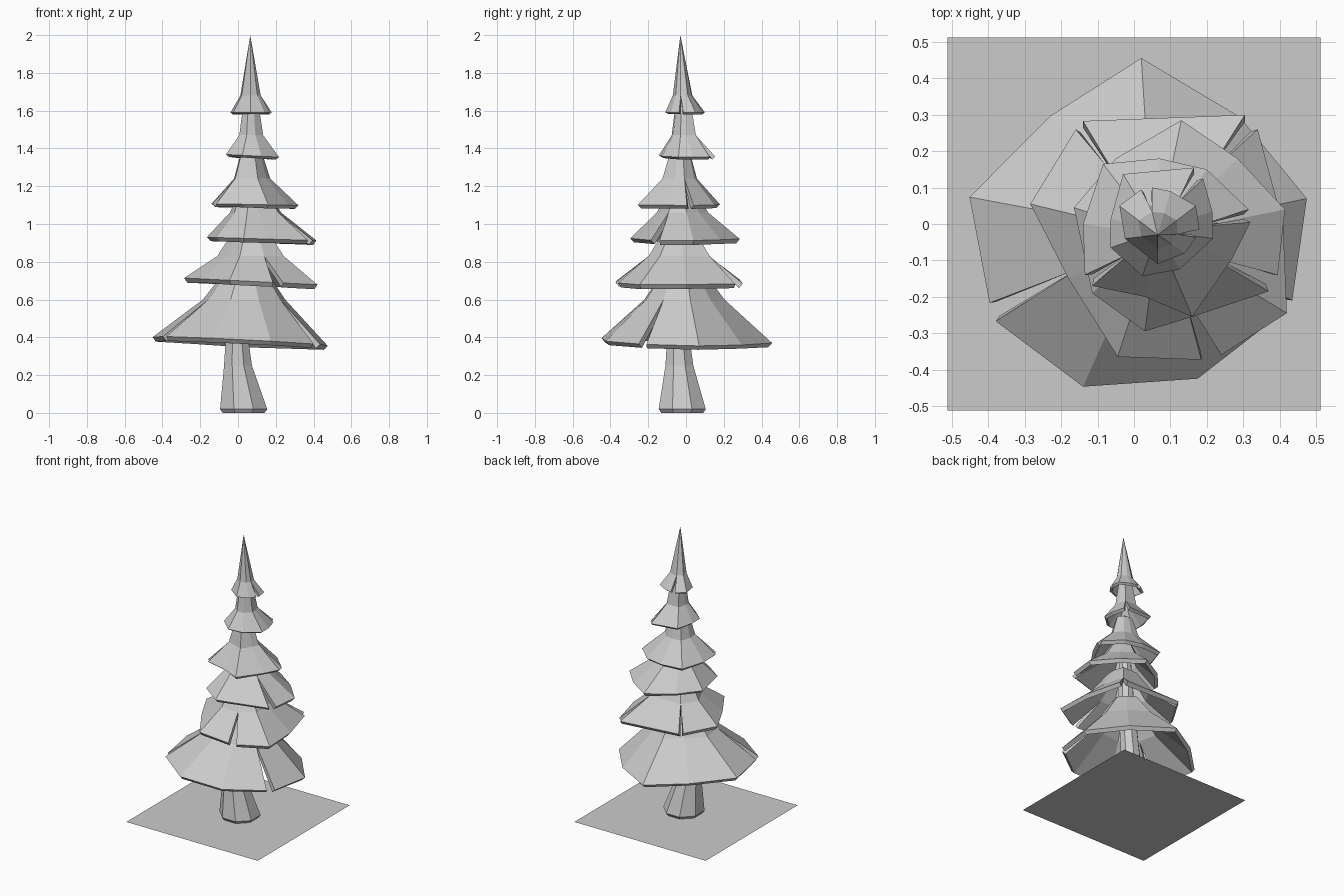
import bpy, bmesh, math

if "Cube" in bpy.data.objects:
    bpy.data.objects.remove(bpy.data.objects["Cube"])


def finish(name, bm):
    me = bpy.data.meshes.new(name)
    bm.to_mesh(me)
    bm.free()
    ob = bpy.data.objects.new(name, me)
    bpy.context.collection.objects.link(ob)
    return ob


def tier(name, centre, rim, gaps, z0, tilt, mid, top, thick):
    """Foliage skirt: rim outline -> mid ring -> top ring, slit at each gap."""
    bm = bmesh.new()
    n = len(rim)
    cx, cy = centre
    inner = list(rim)
    for g in gaps:                       # both sides of a slit meet at one point
        a, b = rim[g], rim[(g + 1) % n]
        m = ((a[0] + b[0]) / 2, (a[1] + b[1]) / 2)
        inner[g] = inner[(g + 1) % n] = m
    rings = [[bm.verts.new((x, y, z0 + tilt[0] * x + tilt[1] * y)) for x, y in rim]]
    for k, z in (mid, top):
        rings.append([bm.verts.new((cx + k * (x - cx), cy + k * (y - cy), z)) for x, y in inner])
    for lo, hi in zip(rings, rings[1:]):
        for i in range(n):
            j = (i + 1) % n
            if i not in gaps:
                bm.faces.new((lo[i], lo[j], hi[j], hi[i]))
    bmesh.ops.remove_doubles(bm, verts=bm.verts[:], dist=0.0005)
    loose = [v for v in bm.verts if not v.link_faces]
    bmesh.ops.delete(bm, geom=loose, context='VERTS')
    ob = finish(name, bm)
    s = ob.modifiers.new("thickness", 'SOLIDIFY')
    s.thickness = thick
    s.offset = -1


# Ground tile
bm = bmesh.new()
bmesh.ops.create_grid(bm, x_segments=1, y_segments=1, size=0.513)
finish("ground_tile", bm)

# Leaning trunk: x, y, z, radius
bm = bmesh.new()
rings = []
for x, y, z, r in [(0.03, -0.02, 0, 0.12), (0.03, -0.02, 0.02, 0.135),
                   (0.0, -0.035, 0.25, 0.08), (-0.005, -0.04, 0.38, 0.066),
                   (0.04, -0.03, 0.75, 0.055), (0.06, -0.03, 1.4, 0.025)]:
    rings.append([bm.verts.new((x + r * math.cos((i + .5) * math.pi / 4),
                                y + r * math.sin((i + .5) * math.pi / 4), z)) for i in range(8)])
for lo, hi in zip(rings, rings[1:]):
    for i in range(8):
        j = (i + 1) % 8
        bm.faces.new((lo[i], lo[j], hi[j], hi[i]))
bm.faces.new(rings[0][::-1])
bm.faces.new(rings[-1])
finish("trunk", bm)

# Foliage tiers, bottom to top (rims run counter-clockwise)
tier("foliage_1", (0.05, -0.02),
     [(.475, .07), (.29, .295), (.02, .456), (-.23, .297), (-.452, .074), (-.397, -.217),
      (-.38, -.267), (-.14, -.447), (.175, -.425), (.40, -.25), (.435, -.21)],
     [5, 9], .38, (-.05, -.02), (.47, .60), (.22, .76), .03)
tier("foliage_2", (0.065, -0.03),
     [(.41, .0), (.34, .26), (.305, .30), (-.14, .283), (-.16, .26), (-.285, .055),
      (-.18, -.15), (-.045, -.365), (.185, -.373), (.24, -.36), (.42, -.245)],
     [1, 3, 8], .70, (-.05, 0), (.5, .83), (.24, .97), .03)
tier("foliage_3", (0.065, -0.03),
     [(.415, .04), (.285, .18), (.13, .285), (-.05, .18), (-.165, .045), (-.115, -.19),
      (.03, -.295), (.16, -.255), (.37, -.185), (.395, -.14)],
     [8], .925, (-.03, 0), (.47, 1.06), (.24, 1.18), .03)
tier("foliage_4", (0.065, -0.03),
     [(.315, .04), (.2, .15), (.07, .18), (-.085, .165), (-.14, .0), (-.135, -.14),
      (-.115, -.17), (.03, -.2), (.16, -.255), (.27, -.095), (.32, .005)],
     [5, 10], 1.105, (-.02, 0), (.42, 1.24), (.24, 1.38), .027)
tier("foliage_5", (0.065, -0.02),
     [(.217, -.04), (.215, .035), (.19, .125), (.165, .155), (-.03, .137), (-.064, .014),
      (-.064, -.065), (.023, -.143), (.125, -.125)],
     [2], 1.365, (-.05, 0), (.45, 1.47), (.28, 1.64), .022)
tier("foliage_6", (0.065, -0.03),
     [(.18, -.015), (.17, .05), (.10, .09), (.05, .10), (.02, .095), (-.04, .05),
      (-.025, -.04), (.065, -.11), (.14, -.08), (.17, -.037)],
     [3, 9], 1.59, (0, 0), (.5, 1.68), (0, 2.0), .018)
